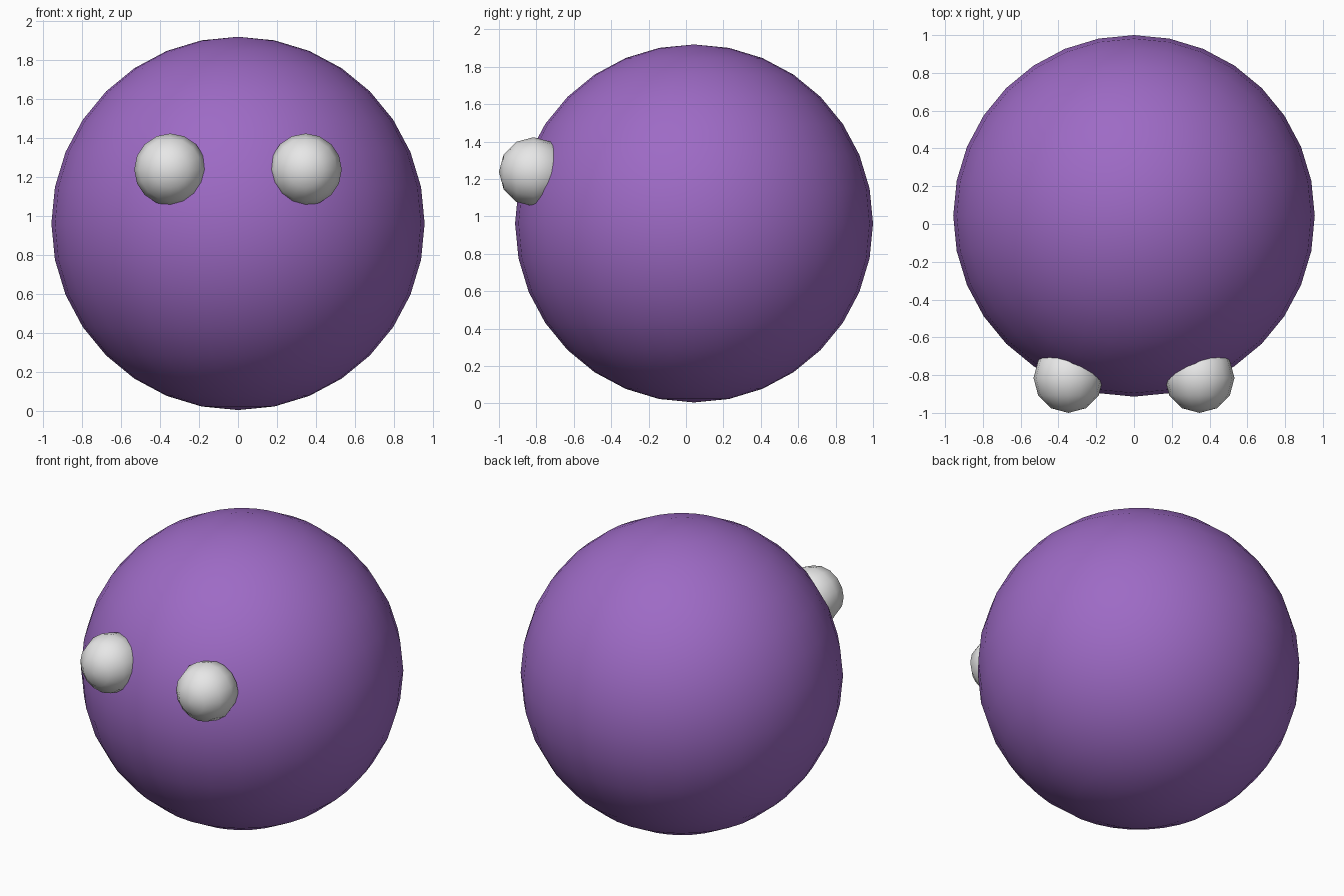
import bpy
from math import radians

cube = bpy.data.objects.get("Cube")
if cube:
    bpy.data.objects.remove(cube, do_unlink=True)


def make_material(name, color):
    mat = bpy.data.materials.new(name)
    mat.use_nodes = True
    mat.diffuse_color = color
    mat.node_tree.nodes["Principled BSDF"].inputs["Base Color"].default_value = color
    return mat


def ball(name, location, radius, segments, rings, mat, tilt=0):
    bpy.ops.mesh.primitive_uv_sphere_add(
        segments=segments, ring_count=rings, radius=radius,
        location=location, rotation=(tilt, 0, 0))
    obj = bpy.context.object
    obj.name = name
    obj.data.materials.append(mat)
    bpy.ops.object.shade_smooth()
    return obj


purple = make_material("purple", (0.34, 0.145, 0.56, 1))
white = make_material("soft_white", (0.8, 0.8, 0.8, 1))

# Round body
ball("body", (0, 0.043, 0.962), 0.957, 32, 16, purple)

# Half-sunken eyes, poles facing forward
for side, name in ((1, "left_eye"), (-1, "right_eye")):
    ball(name, (side * 0.347, -0.815, 1.238), 0.185, 16, 6, white, radians(90))
